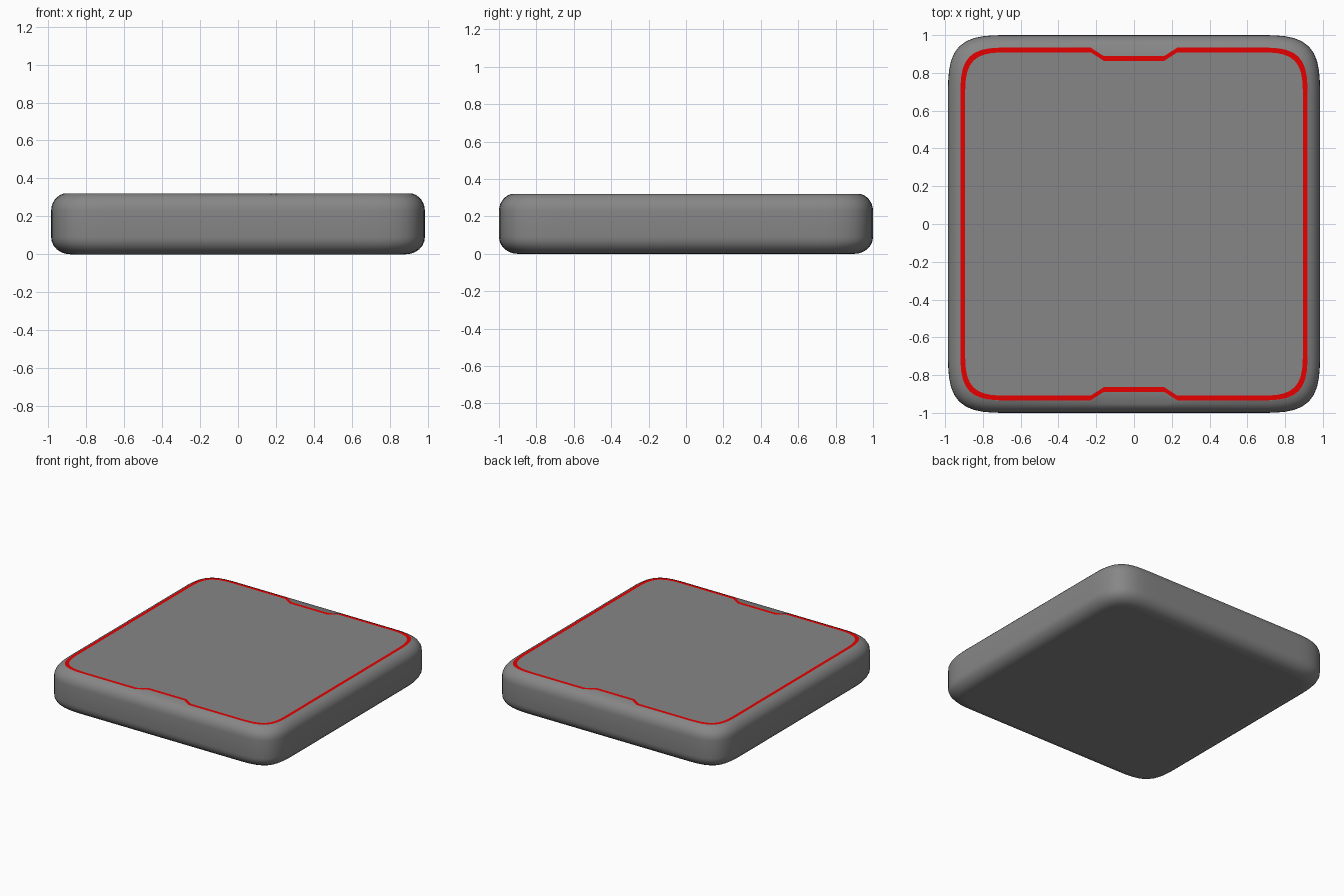
import bpy, bmesh
from math import sin, cos, pi, radians

if "Cube" in bpy.data.objects:
    bpy.data.objects.remove(bpy.data.objects["Cube"])

HX, HY, TOP = 0.985, 1.0, 0.32
STEPS = 12
SIGNS = ((1, 1), (-1, 1), (-1, -1), (1, -1))


def outline(inset, notch):
    """Soft-cornered rectangle, counter-clockwise, notched by depth at y ends."""
    r, e = 0.35 - inset, 2 / 3.7
    hx, hy = HX - inset, HY - inset
    quarter = []
    for i in range(STEPS + 1):
        t = i / STEPS
        a = t * t * (3 - 2 * t) * pi / 2
        quarter.append((hx - r + r * max(cos(a), 0) ** e,
                        hy - r + r * max(sin(a), 0) ** e))
    quarter += [(0.23, hy), (0.16, hy - notch)]
    pts = []
    for sx, sy in SIGNS:
        q = quarter if sx * sy > 0 else quarter[::-1]
        pts += [(sx * x, sy * y) for x, y in q]
    return pts


def make_object(name, bm, color):
    mesh = bpy.data.meshes.new(name)
    bm.to_mesh(mesh)
    bm.free()
    mat = bpy.data.materials.new(name + "_colour")
    mat.diffuse_color = color
    mat.use_nodes = True
    mat.node_tree.nodes["Principled BSDF"].inputs["Base Color"].default_value = mat.diffuse_color
    mesh.materials.append(mat)
    ob = bpy.data.objects.new(name, mesh)
    bpy.context.collection.objects.link(ob)
    return ob


def loft(bm, rings):
    """Join matching vertex rings with quads."""
    for lo, hi in zip(rings, rings[1:]):
        for i in range(len(lo)):
            j = (i + 1) % len(lo)
            bm.faces.new((lo[i], lo[j], hi[j], hi[i])).smooth = True


def ring(bm, inset, z, notch=0.0):
    return [bm.verts.new((x, y, z)) for x, y in outline(inset, notch)]


# Slab body: rounded lower edge, upright wall, rounded upper edge, flat top
profile = []
for i in range(7):
    a = i / 6 * pi / 2
    profile.append((0.10 * (1 - sin(a)), 0.09 * (1 - cos(a))))
for i in range(7):
    a = i / 6 * radians(75)
    profile.append((0.065 * (1 - cos(a)) / (1 - cos(radians(75))),
                    TOP - 0.09 + 0.09 * sin(a) / sin(radians(75))))
bm = bmesh.new()
rings = [ring(bm, d, z) for d, z in profile[:-1]]
rings.append(ring(bm, *profile[-1], 0.045))
loft(bm, rings)
bm.faces.new(rings[0][::-1])
bm.faces.new(rings[-1])
make_object("slab_body", bm, (0.24, 0.24, 0.24, 1))

# Red trim line running round the flat top, notched at front and back
bm = bmesh.new()
loft(bm, [ring(bm, d, TOP + 0.001, 0.045) for d in (0.066, 0.091)])
make_object("trim_line", bm, (0.8, 0.0, 0.0, 1))
